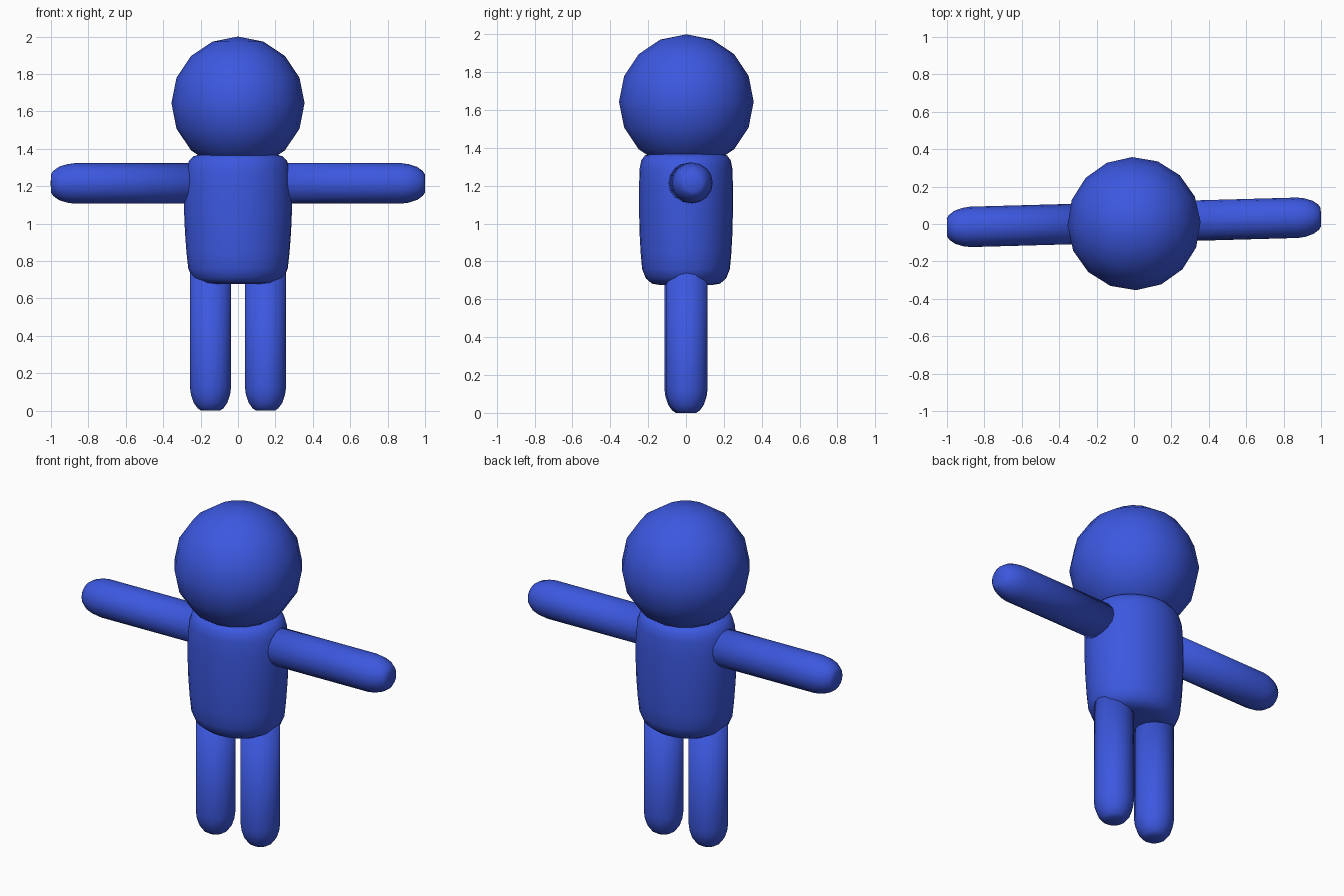
import bpy
import math
from mathutils import Matrix

if "Cube" in bpy.data.objects:
    bpy.data.objects.remove(bpy.data.objects["Cube"])

blue = bpy.data.materials.new("blue")
blue.diffuse_color = (0.045, 0.098, 0.745, 1)
blue.use_nodes = True
blue.node_tree.nodes["Principled BSDF"].inputs["Base Color"].default_value = blue.diffuse_color
TURN = Matrix.Rotation(math.radians(1.6), 4, 'Z')  # whole figure is turned slightly


def lathe(name, profile, segments, placement):
    """Closed solid from (rx, ry, z) elliptical rings, with flat end caps."""
    verts, faces = [], []
    n = segments
    for rx, ry, z in profile:
        for i in range(n):
            a = 2 * math.pi * i / n
            verts.append((rx * math.cos(a), ry * math.sin(a), z))
    for r in range(len(profile) - 1):
        for i in range(n):
            j = (i + 1) % n
            faces.append((r * n + i, r * n + j, (r + 1) * n + j, (r + 1) * n + i))
    faces.append(tuple(reversed(range(n))))
    faces.append(tuple(range((len(profile) - 1) * n, len(profile) * n)))
    mesh = bpy.data.meshes.new(name)
    mesh.from_pydata(verts, [], faces)
    mesh.transform(TURN @ placement)
    mesh.materials.append(blue)
    mesh.shade_smooth()
    obj = bpy.data.objects.new(name, mesh)
    bpy.context.collection.objects.link(obj)
    return obj


def limb_profile(radius, length):
    """Rounded tip with a small flat end at z=0, straight to z=length."""
    tip = [(0.45, 0.0), (0.62, 0.012), (0.82, 0.042), (0.95, 0.085), (1.0, 0.125), (1.0, length)]
    return [(radius * k, radius * k, z) for k, z in tip]


# Head: coarse smooth ball
bpy.ops.mesh.primitive_uv_sphere_add(segments=16, ring_count=8, radius=0.356)
head = bpy.context.object
head.name = "head"
head.data.transform(Matrix.Translation((0, 0.002, 1.644)) @ TURN)
head.data.materials.append(blue)
head.data.shade_smooth()

# Body: rounded oval barrel
lathe("body", [
    (0.15, 0.14, 0.676), (0.205, 0.18, 0.683), (0.245, 0.212, 0.71), (0.266, 0.232, 0.76),
    (0.276, 0.24, 0.85), (0.284, 0.246, 0.96), (0.289, 0.248, 1.08), (0.287, 0.248, 1.2),
    (0.278, 0.245, 1.29), (0.262, 0.236, 1.335), (0.238, 0.217, 1.36), (0.2, 0.185, 1.371),
], 32, Matrix.Identity(4))

for side, label in ((-1, "left"), (1, "right")):
    # Arm: tip points outward, root is buried in the body
    turn = Matrix.Rotation(-side * math.pi / 2, 4, 'Y')
    lathe(label + "_arm", limb_profile(0.108, 0.9), 16,
          Matrix.Translation((side, 0.009, 1.215)) @ turn)
    # Leg: tip on the ground, top is buried in the body
    lathe(label + "_leg", limb_profile(0.11, 0.78), 16,
          Matrix.Translation((side * 0.147, 0, 0)))
